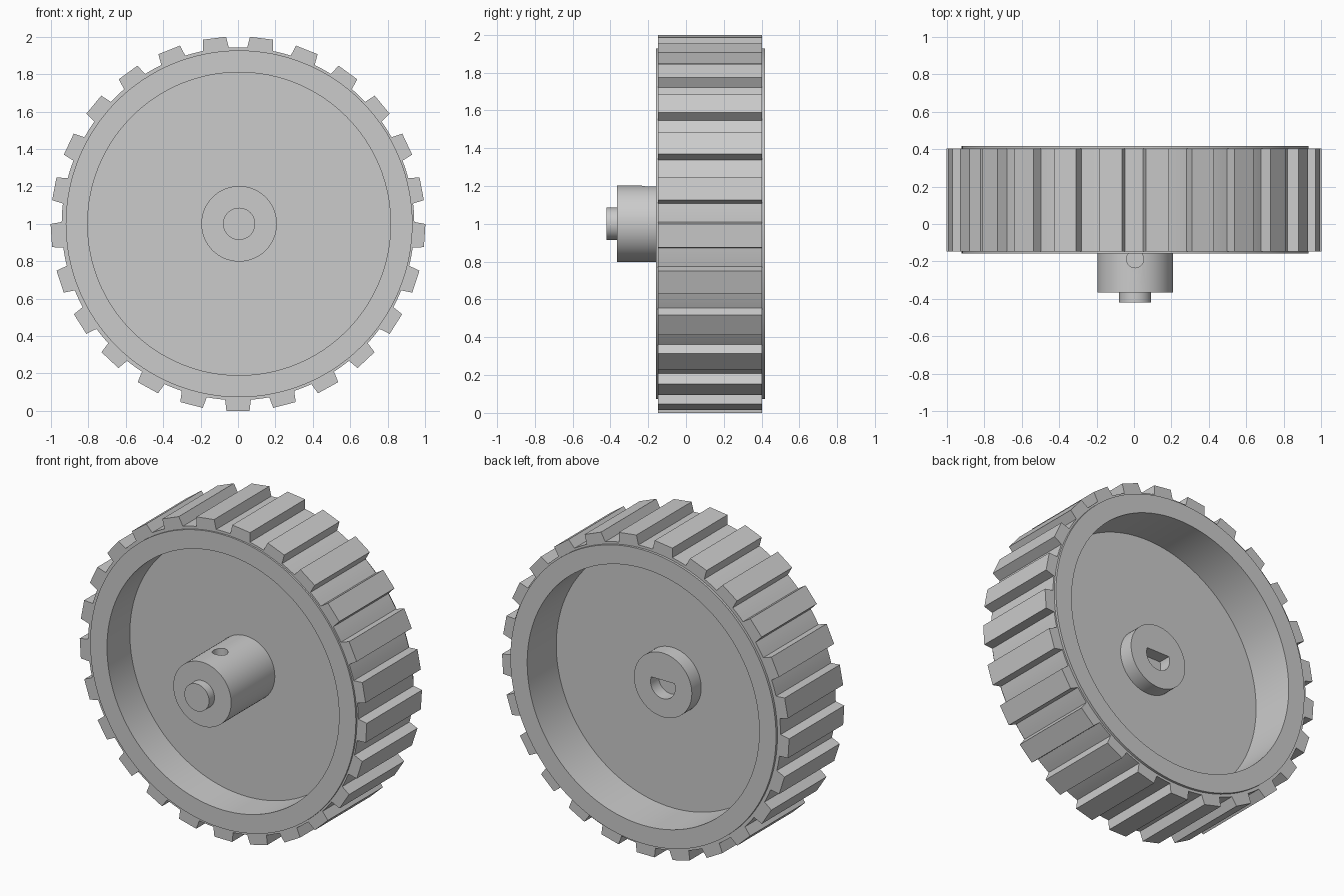
import bpy, bmesh
from math import sin, cos, pi, radians, asin
from mathutils import Matrix, Vector

cube = bpy.data.objects.get("Cube")
if cube:
    bpy.data.objects.remove(cube, do_unlink=True)

GREY = (0.6, 0.6, 0.6, 1)
grey = bpy.data.materials.new("plain grey")
grey.use_nodes = True
grey.diffuse_color = GREY
grey.node_tree.nodes["Principled BSDF"].inputs["Base Color"].default_value = GREY

AXLE_X, CENTRE_Z = 0.006, 1.0
TEETH = 25


def make(name, bm):
    """Turn a bmesh into a named grey object."""
    bmesh.ops.recalc_face_normals(bm, faces=bm.faces)
    mesh = bpy.data.meshes.new(name)
    bm.to_mesh(mesh)
    bm.free()
    mesh.materials.append(grey)
    obj = bpy.data.objects.new(name, mesh)
    bpy.context.collection.objects.link(obj)
    return obj


def activate(obj):
    bpy.ops.object.select_all(action='DESELECT')
    obj.select_set(True)
    bpy.context.view_layer.objects.active = obj


def smooth(obj):
    activate(obj)
    bpy.ops.object.shade_smooth_by_angle(angle=radians(20))


def lathe(name, profile, steps):
    """Spin (radius, y) points around the axle."""
    bm = bmesh.new()
    verts = [bm.verts.new((AXLE_X + r, y, CENTRE_Z)) for r, y in profile]
    edges = [bm.edges.new(pair) for pair in zip(verts, verts[1:])]
    bmesh.ops.spin(bm, geom=verts + edges, cent=(AXLE_X, 0, CENTRE_Z), axis=(0, 1, 0),
                   angle=2 * pi, steps=steps, use_duplicate=False)
    bmesh.ops.remove_doubles(bm, verts=bm.verts, dist=1e-5)
    return make(name, bm)


def prism(name, outline, y0, y1):
    """Extrude an (x, z) outline along the axle."""
    bm = bmesh.new()
    face = bm.faces.new([bm.verts.new((AXLE_X + x, y0, CENTRE_Z + z)) for x, z in outline])
    out = bmesh.ops.extrude_face_region(bm, geom=[face])
    moved = [v for v in out["geom"] if isinstance(v, bmesh.types.BMVert)]
    bmesh.ops.translate(bm, verts=moved, vec=(0, y1 - y0, 0))
    return make(name, bm)


def cut(target, cutter):
    mod = target.modifiers.new("cut", 'BOOLEAN')
    mod.operation = 'DIFFERENCE'
    mod.solver = 'EXACT'
    mod.object = cutter
    activate(target)
    bpy.ops.object.modifier_apply(modifier=mod.name)
    bpy.data.objects.remove(cutter, do_unlink=True)


# Wheel: wide rim with a thin web in the middle
RIM_R, RIM_IN = 0.927, 0.81
FRONT, BACK = -0.158, 0.418
WEB_FRONT, WEB_BACK = 0.07, 0.128
wheel = lathe("wheel_rim", [(0, WEB_FRONT), (RIM_IN, WEB_FRONT), (RIM_IN, FRONT), (RIM_R, FRONT),
                            (RIM_R, BACK), (RIM_IN, BACK), (RIM_IN, WEB_BACK), (0, WEB_BACK)], 128)
smooth(wheel)

# Toothed tyre: tapered flat-topped teeth with curved gaps between them
ROOT_R, TIP_R = 0.94, 1.0
ROOT_HALF, TIP_HALF = 0.069, 0.062
outline = []
for i in range(TEETH):
    turn = Matrix.Rotation(2 * pi * i / TEETH, 2)
    shape = [Vector((-ROOT_HALF, -ROOT_R)), Vector((-TIP_HALF, -TIP_R)),
             Vector((TIP_HALF, -TIP_R)), Vector((ROOT_HALF, -ROOT_R))]
    radius = shape[0].length
    start = asin(ROOT_HALF / radius)
    gap = 2 * pi / TEETH - 2 * start
    for k in (1, 2, 3):
        a = start + gap * k / 4
        shape.append(Vector((radius * sin(a), -radius * cos(a))))
    outline += [turn @ p for p in shape]

bm = bmesh.new()
rings = []
for y in (-0.147, 0.403):
    outer = [bm.verts.new((p.x, y, CENTRE_Z + p.y)) for p in outline]
    inner = []
    for p in outline:
        q = p.normalized() * (RIM_R - 0.02)
        inner.append(bm.verts.new((q.x, y, CENTRE_Z + q.y)))
    rings.append((outer, inner))
(outer_front, inner_front), (outer_back, inner_back) = rings
loops = [outer_front, inner_front, inner_back, outer_back]
count = len(outline)
for i in range(count):
    j = (i + 1) % count
    for a, b in zip(loops, loops[1:] + loops[:1]):
        bm.faces.new((a[i], a[j], b[j], b[i]))
tyre = make("toothed_tyre", bm)
smooth(tyre)

# Hub running through the web
HUB_R, HUB_FRONT, HUB_BACK = 0.202, -0.365, 0.222
hub = lathe("hub", [(0, HUB_FRONT), (HUB_R, HUB_FRONT), (HUB_R, HUB_BACK), (0, HUB_BACK)], 64)

# D-shaped shaft socket in the back of the hub
SHAFT_R = 0.086
flat = asin(0.03 / SHAFT_R)
sweep = pi + 2 * flat
socket = [(SHAFT_R * cos(flat - sweep * k / 32), SHAFT_R * sin(flat - sweep * k / 32))
          for k in range(33)]
cut(hub, prism("socket_cutter", socket, HUB_BACK - 0.08, HUB_BACK + 0.1))

# Set screw hole in the top of the hub
bm = bmesh.new()
bmesh.ops.create_cone(bm, cap_ends=True, segments=32, radius1=0.046, radius2=0.046, depth=0.3,
                      matrix=Matrix.Translation((AXLE_X, -0.188, CENTRE_Z + SHAFT_R + 0.15)))
cut(hub, make("screw_cutter", bm))
smooth(hub)

# Shaft tip sticking out of the front
shaft = lathe("shaft_tip", [(0, -0.42), (SHAFT_R, -0.42), (SHAFT_R, -0.3), (0, -0.3)], 48)
smooth(shaft)
